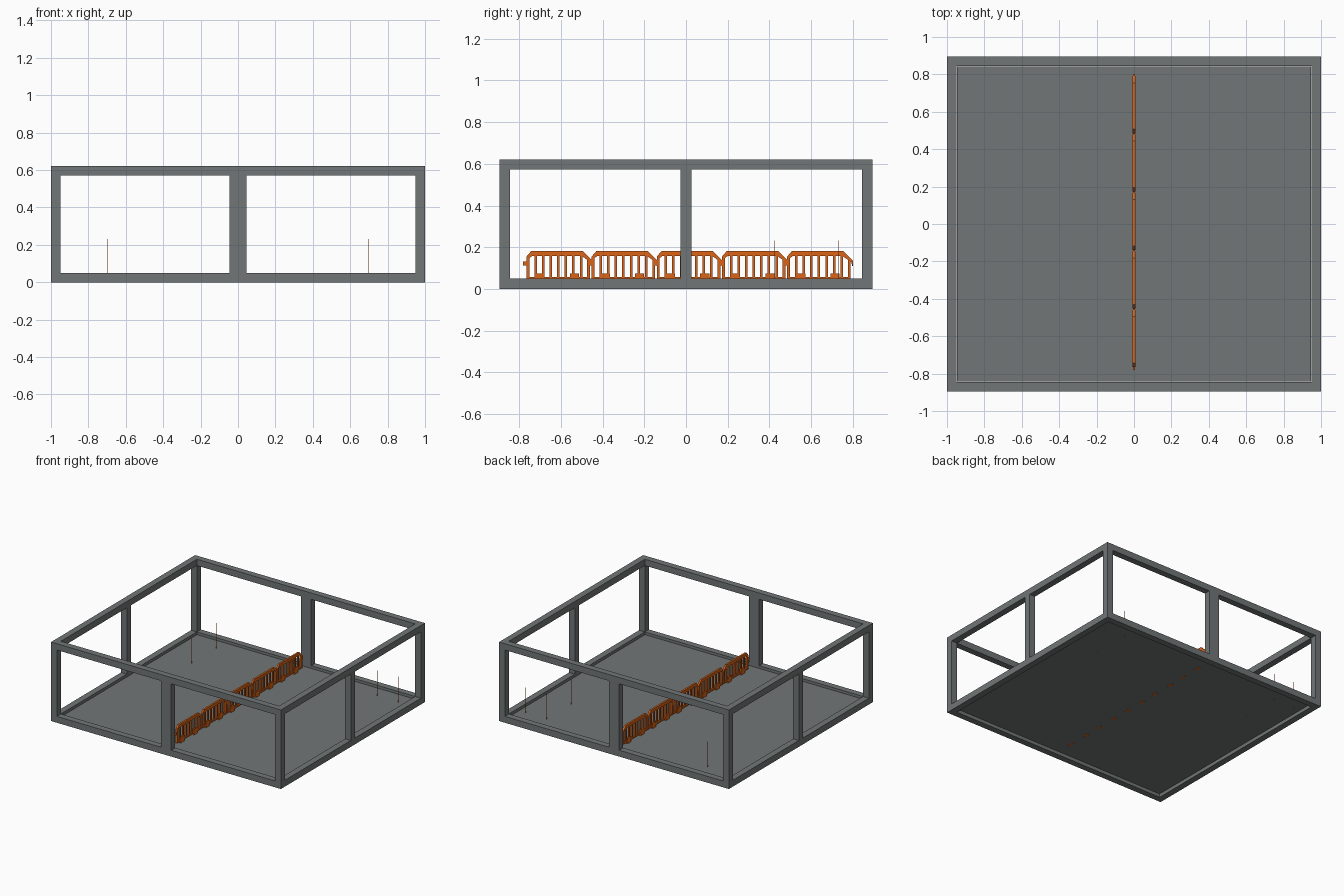
import bpy, bmesh

if "Cube" in bpy.data.objects:
    bpy.data.objects.remove(bpy.data.objects["Cube"])


def material(name, rgb):
    m = bpy.data.materials.new(name)
    m.diffuse_color = (*rgb, 1)
    m.use_nodes = True
    m.node_tree.nodes["Principled BSDF"].inputs["Base Color"].default_value = m.diffuse_color
    return m


GREY = material("steel grey", (0.165, 0.18, 0.18))
ORANGE = material("barrier orange", (0.72, 0.125, 0.008))


def add_box(bm, x0, x1, y0, y1, z0, z1):
    prism(bm, [(y0, z0), (y1, z0), (y1, z1), (y0, z1)], x0, x1)


def prism(bm, pts, x0, x1):
    """Extrude a (y, z) outline along x."""
    a = [bm.verts.new((x0, y, z)) for y, z in pts]
    b = [bm.verts.new((x1, y, z)) for y, z in pts]
    bm.faces.new(a[::-1])
    bm.faces.new(b)
    n = len(pts)
    for i in range(n):
        j = (i + 1) % n
        bm.faces.new((a[i], a[j], b[j], b[i]))


def finish(bm, name, mat):
    bmesh.ops.recalc_face_normals(bm, faces=bm.faces)
    me = bpy.data.meshes.new(name)
    bm.to_mesh(me)
    bm.free()
    ob = bpy.data.objects.new(name, me)
    bpy.context.collection.objects.link(ob)
    me.materials.append(mat)
    return ob


def box(name, mat, *b):
    bm = bmesh.new()
    add_box(bm, *b)
    return finish(bm, name, mat)


X, Y, H, T = 1.0, 0.895, 0.622, 0.05

# floor sheet, just inside the lower beams
box("floor", GREY, -0.947, 0.947, -0.843, 0.843, 0.025, 0.03)

# beams around the bottom and top
for level, z in (("lower", 0), ("upper", H - T)):
    for side, y in (("front", -Y), ("back", Y - T)):
        box(f"{level}_{side}_beam", GREY, -X, X, y, y + T, z, z + T)
    for side, x in (("left", -X), ("right", X - T)):
        box(f"{level}_{side}_beam", GREY, x, x + T, -Y + T, Y - T, z, z + T)

# corner and middle posts
for fb, y in (("front", -Y), ("back", Y - T)):
    for lr, x in (("left", -X), ("right", X - T)):
        box(f"{fb}_{lr}_post", GREY, x, x + T, y, y + T, T, H - T)
    box(f"{fb}_middle_post", GREY, -0.045, 0.045, y, y + T, T, H - T)
for lr, x in (("left", -X), ("right", X - T)):
    box(f"{lr}_middle_post", GREY, x, x + T, -0.026, 0.026, T, H - T)


# crowd barrier: bent top rail, slats, bottom rail, feet and linking hooks
def barrier(name, y):
    bm = bmesh.new()
    r = 0.007
    L = 0.305
    top = [(0, 0.045), (0, 0.155), (0.022, 0.181), (L - 0.035, 0.181),
           (L, 0.146), (L, 0.045), (L - 0.014, 0.045), (L - 0.014, 0.14),
           (L - 0.04, 0.158), (0.027, 0.158), (0.014, 0.148), (0.014, 0.045)]
    prism(bm, [(y + a, z) for a, z in top], -r, r)
    add_box(bm, -r, r, y + 0.014, y + L - 0.014, 0.045, 0.058)
    for i in range(1, 8):
        c = y + 0.007 + i * (L - 0.014) / 8
        add_box(bm, -0.005, 0.005, c - 0.006, c + 0.006, 0.058, 0.158)
    for c in (0.065, L - 0.075):
        add_box(bm, -r, r, y + c - 0.022, y + c + 0.022, 0.02, 0.075)
    add_box(bm, -0.005, 0.005, y - 0.016, y, 0.112, 0.132)
    hook = [(L, 0.146), (L + 0.012, 0.134), (L + 0.012, 0.11),
            (L + 0.006, 0.11), (L + 0.004, 0.128), (L, 0.13)]
    prism(bm, [(y + a, z) for a, z in hook], -0.005, 0.005)
    finish(bm, name, ORANGE)


for i in range(5):
    barrier(f"barrier_{i + 1}", -0.765 + 0.3125 * i)

# hair-thin marker poles standing through the floor
for s in (-1, 1):
    for x, y in ((0.7, 0.73), (0.7, 0.425), (0.885, 0.73)):
        w = 0.001
        box("marker_pole", ORANGE, s * x - w, s * x + w, y - w, y + w, 0.02, 0.232)
